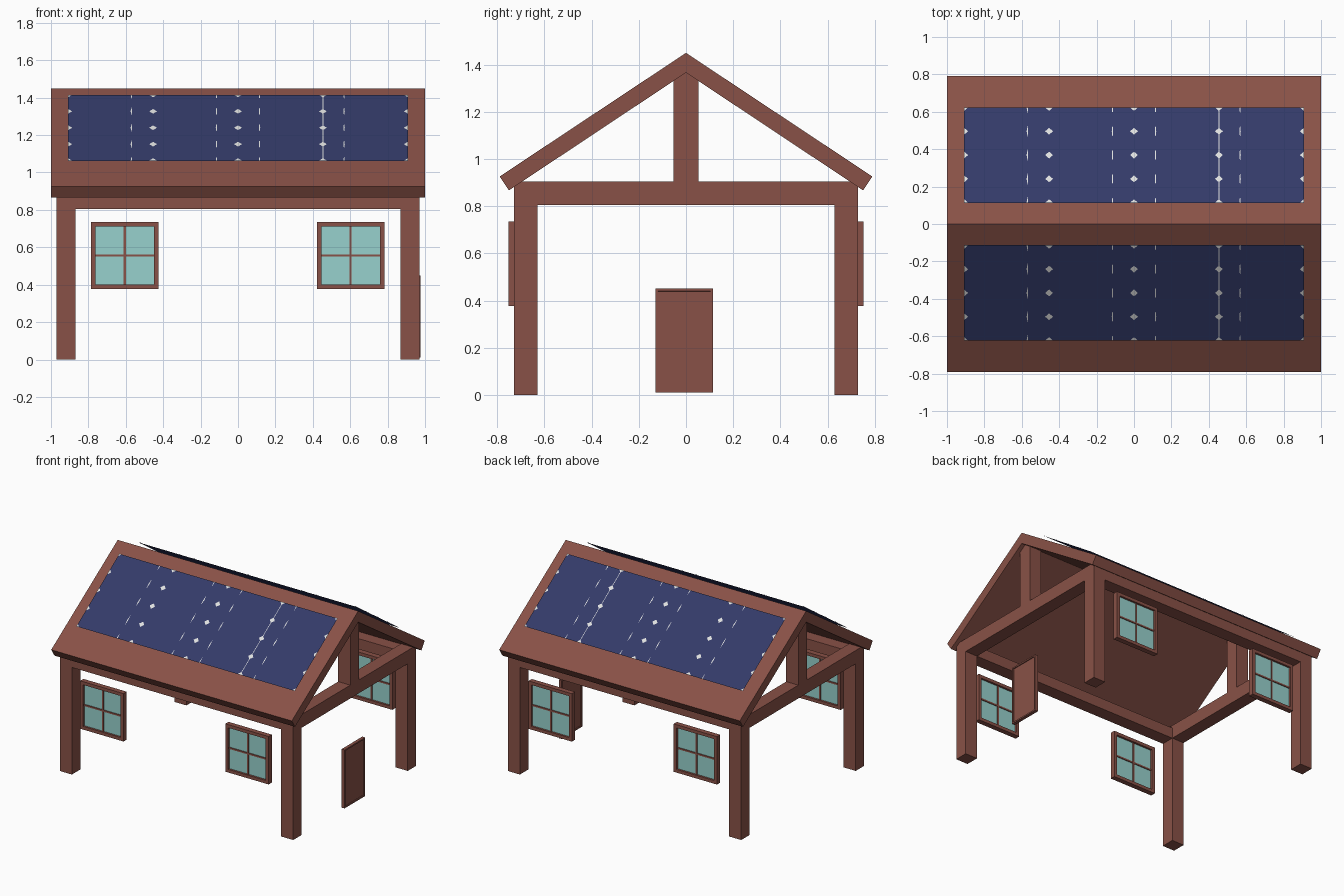
import bpy, bmesh, math
from mathutils import Vector

if "Cube" in bpy.data.objects:
    bpy.data.objects.remove(bpy.data.objects["Cube"])


def material(name, rgb):
    m = bpy.data.materials.new(name)
    m.diffuse_color = (*rgb, 1)
    m.use_nodes = True
    m.node_tree.nodes["Principled BSDF"].inputs["Base Color"].default_value = m.diffuse_color
    return m


WOOD = material("brown wood", (0.25, 0.083, 0.063))
NAVY = material("navy cells", (0.034, 0.043, 0.14))
WHITE = material("white backing", (0.75, 0.76, 0.75))
GLASS = material("pale teal glass", (0.31, 0.64, 0.61))


def finish(bm, name, mat):
    me = bpy.data.meshes.new(name)
    bm.to_mesh(me)
    bm.free()
    me.materials.append(mat)
    ob = bpy.data.objects.new(name, me)
    bpy.context.collection.objects.link(ob)
    return ob


def add_box(bm, lo, hi):
    r = bmesh.ops.create_cube(bm, size=1)
    for v in r["verts"]:
        v.co = Vector([(a + b) / 2 + c * (b - a) for a, b, c in zip(lo, hi, v.co)])
    return r["verts"]


def boxes(name, mat, *specs):
    bm = bmesh.new()
    for lo, hi in specs:
        add_box(bm, lo, hi)
    return finish(bm, name, mat)


# Timber frame
for sx, xn in ((-1, "left"), (1, "right")):
    x0, x1 = sorted((sx * 0.87, sx * 0.97))
    for sy, yn in ((-1, "front"), (1, "back")):
        y0, y1 = sorted((sy * 0.63, sy * 0.73))
        boxes(f"{yn}_{xn}_post", WOOD, ((x0, y0, 0), (x1, y1, 0.805)))
    boxes(f"{xn}_tie_beam", WOOD, ((x0, -0.73, 0.805), (x1, 0.73, 0.905)))
    boxes(f"{xn}_king_post", WOOD, ((x0, -0.052, 0.905), (x1, 0.052, 1.37)))
for sy, yn in ((-1, "front"), (1, "back")):
    y0, y1 = sorted((sy * 0.63, sy * 0.73))
    boxes(f"{yn}_wall_beam", WOOD, ((-0.87, y0, 0.805), (0.87, y1, 0.885)))

# Gabled roof, extruded from its profile
profile = [(0, 1.45), (0.79, 0.926), (0.751, 0.867), (0, 1.366),
           (-0.751, 0.867), (-0.79, 0.926)]
bm = bmesh.new()
ends = [[bm.verts.new((x, y, z)) for y, z in profile] for x in (-1, 1)]
for i, j, k, l in ((0, 1, 2, 3), (0, 3, 4, 5)):
    for e in ends:
        bm.faces.new([e[n] for n in (i, j, k, l)])
for i in range(6):
    j = (i + 1) % 6
    bm.faces.new((ends[0][i], ends[0][j], ends[1][j], ends[1][i]))
bmesh.ops.recalc_face_normals(bm, faces=bm.faces)
finish(bm, "roof", WOOD)

# Solar panels: thin sheets floating above each slope, with white cell-corner gaps
PX = 0.908
TOP, LOW = Vector((0.113, 1.413)), Vector((0.622, 1.062))


def slope_point(x, v, side, lift=0.0):
    v = min(max(v, 0), 1)
    p = TOP.lerp(LOW, v)
    return (min(max(x, -PX), PX), side * (p.x + 0.567 * lift), p.y + 0.823 * lift)


def sheet(bm, pts, side, lift):
    f = bm.faces.new([bm.verts.new(slope_point(x, v, side, lift)) for x, v in pts])
    f.normal_update()
    if f.normal.z < 0:
        f.normal_flip()


def diamond(bm, x, v, rx, rv, side):
    pts = [(x - rx, v), (x, v - rv), (x + rx, v), (x, v + rv)]
    clamped = []
    for a, b in pts:
        q = (min(max(a, -PX), PX), min(max(b, 0), 1))
        if q not in clamped:
            clamped.append(q)
    sheet(bm, clamped, side, 0.002)


for side, yn in ((-1, "front"), (1, "back")):
    bm = bmesh.new()
    sheet(bm, [(-PX, 0), (PX, 0), (PX, 1), (-PX, 1)], side, 0)
    finish(bm, f"{yn}_solar_panel", NAVY)
    bm = bmesh.new()
    for r in range(5):
        for c in range(5):
            diamond(bm, (c - 2) * 0.454, r / 4, 0.021, 0.036, side)
        for x in (-0.57, -0.115, 0.115, 0.567):
            diamond(bm, x, r / 4, 0.004, 0.07, side)
    sheet(bm, [(0.452, 0), (0.456, 0), (0.456, 1), (0.452, 1)], side, 0.0015)
    finish(bm, f"{yn}_cell_gaps", WHITE)

# Windows: square frame, cross bars and glass
H, W, ZC = 0.18, 0.024, 0.556
for sy, yn in ((-1, "front"), (1, "back")):
    y0, y1 = sorted((sy * 0.715, sy * 0.753))
    b0, b1 = sorted((sy * 0.724, sy * 0.744))
    g0, g1 = sorted((sy * 0.73, sy * 0.738))
    for xc, xn in ((-0.605, "left"), (0.602, "right")):
        i = H - W
        boxes(f"{yn}_{xn}_window_frame", WOOD,
              ((xc - H, y0, ZC - H), (xc - i, y1, ZC + H)),
              ((xc + i, y0, ZC - H), (xc + H, y1, ZC + H)),
              ((xc - i, y0, ZC - H), (xc + i, y1, ZC - i)),
              ((xc - i, y0, ZC + i), (xc + i, y1, ZC + H)),
              ((xc - 0.006, b0, ZC - i), (xc + 0.006, b1, ZC + i)),
              ((xc - i, b0, ZC - 0.006), (xc + i, b1, ZC + 0.006)))
        boxes(f"{yn}_{xn}_window_glass", GLASS,
              ((xc - i, g0, ZC - i), (xc + i, g1, ZC + i)))

# Door with a recessed panel on both faces
bm = bmesh.new()
add_box(bm, (0.953, -0.13, 0.01), (0.977, 0.115, 0.45))
bm.normal_update()
big = [f for f in bm.faces if abs(f.normal.x) > 0.9]
bmesh.ops.inset_individual(bm, faces=big, thickness=0.015)
bmesh.ops.inset_individual(bm, faces=big, thickness=0.001, depth=-0.006)
finish(bm, "door", WOOD)
